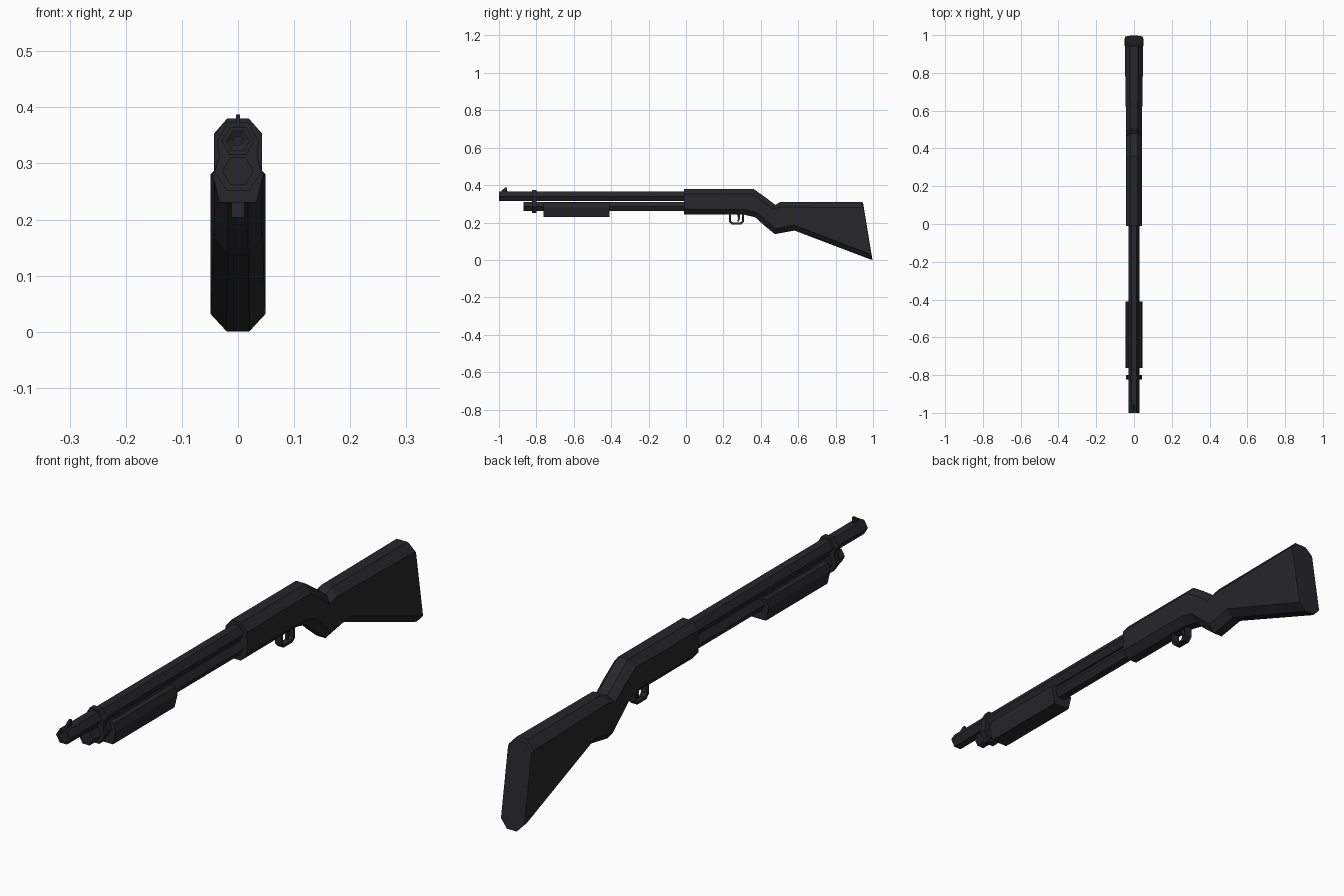
import bpy, bmesh
from math import cos, sin, pi

if "Cube" in bpy.data.objects:
    bpy.data.objects.remove(bpy.data.objects["Cube"])

mat = bpy.data.materials.new("dark_finish")
mat.diffuse_color = (0.02, 0.02, 0.023, 1)
mat.use_nodes = True
mat.node_tree.nodes["Principled BSDF"].inputs["Base Color"].default_value = mat.diffuse_color


def finish(name, bm):
    bmesh.ops.recalc_face_normals(bm, faces=bm.faces)
    me = bpy.data.meshes.new(name)
    bm.to_mesh(me)
    bm.free()
    me.materials.append(mat)
    ob = bpy.data.objects.new(name, me)
    bpy.context.collection.objects.link(ob)
    return ob


def loft(name, rings, closed=False):
    """Skin a list of equal rings of points, capping the ends unless closed."""
    bm = bmesh.new()
    vs = [[bm.verts.new(p) for p in r] for r in rings]
    n = len(vs[0])
    pairs = list(zip(vs, vs[1:])) + ([(vs[-1], vs[0])] if closed else [])
    for a, b in pairs:
        for i in range(n):
            j = (i + 1) % n
            bm.faces.new((a[i], a[j], b[j], b[i]))
    if not closed:
        bm.faces.new(vs[0])
        bm.faces.new(vs[-1])
    return finish(name, bm)


def hexagon(r, y, z):
    return [(r * cos(i * pi / 3), y, z + r * sin(i * pi / 3)) for i in range(6)]


def mirrored(half, y):
    """Full outline in xz from its right half, listed top to bottom."""
    return [(x, y, z) for x, z in half] + [(-x, y, z) for x, z in reversed(half)]


def section(yt, zt, yb, zb, w, c):
    """Octagonal section running from a top point to a bottom point."""
    length = ((yt - yb) ** 2 + (zt - zb) ** 2) ** 0.5
    t = c / length
    half = [(w * 0.45, 0), (w, t), (w, 1 - t), (w * 0.42, 1)]
    pts = half + [(-x, s) for x, s in reversed(half)]
    return [(x, yt + (yb - yt) * s, zt + (zb - zt) * s) for x, s in pts]


# barrel with a tapering bore
loft("barrel", [hexagon(0.029, 0.02, 0.34), hexagon(0.029, -1, 0.34),
                hexagon(0.020, -1, 0.34), hexagon(0.020, -0.96, 0.34),
                hexagon(0.009, -0.955, 0.34), hexagon(0.009, -0.93, 0.34)])

# magazine tube
loft("magazine_tube", [hexagon(0.028, y, 0.286) for y in (-0.87, 0.02)])

# sliding fore-end
fore = [(0.036, 0.306), (0.045, 0.28), (0.033, 0.23)]
loft("fore_end", [mirrored(fore, y) for y in (-0.763, -0.41)])

# clamp joining barrel and tube
clamp = [(0.018, 0.373), (0.037, 0.34), (0.034, 0.312), (0.042, 0.285), (0.02, 0.251)]
loft("barrel_clamp", [mirrored(clamp, y) for y in (-0.823, -0.8)])

# front sight blade
blade = [(-0.99, 0.36), (-0.985, 0.372), (-0.965, 0.387), (-0.957, 0.387), (-0.955, 0.36)]
loft("front_sight", [[(x, y, z) for y, z in blade] for x in (-0.004, 0.004)])

# receiver, wrist and butt stock as one flowing body
body = [(-0.01, 0.38, -0.01, 0.242, 0.043, 0.029),
        (0.36, 0.38, 0.31, 0.242, 0.043, 0.029),
        (0.42, 0.338, 0.37, 0.228, 0.043, 0.027),
        (0.478, 0.294, 0.42, 0.183, 0.042, 0.026),
        (0.505, 0.31, 0.475, 0.138, 0.042, 0.028),
        (0.58, 0.31, 0.58, 0.157, 0.043, 0.028),
        (0.94, 0.31, 0.985, 0.003, 0.049, 0.03),
        (0.947, 0.304, 0.997, 0.0, 0.047, 0.03)]
loft("receiver_and_stock", [section(*s) for s in body])

# trigger guard: a chamfered flat loop
cy, cz = 0.27, 0.22
loop = [(-0.04, 0.03), (-0.04, -0.016), (-0.026, -0.03),
        (0.026, -0.03), (0.04, -0.016), (0.04, 0.03)]
rings = []
for a, b in loop:
    o, i = (cy + a, cz + b), (cy + a * 0.76, cz + b * 0.7)
    rings.append([(x, y, z) for x, (y, z) in
                  ((-0.012, o), (0.012, o), (0.012, i), (-0.012, i))])
loft("trigger_guard", rings)

# trigger
trig = [(0.272, 0.25), (0.278, 0.222), (0.275, 0.206), (0.283, 0.206), (0.289, 0.225), (0.289, 0.25)]
loft("trigger", [[(x, y, z) for y, z in trig] for x in (-0.005, 0.005)])
